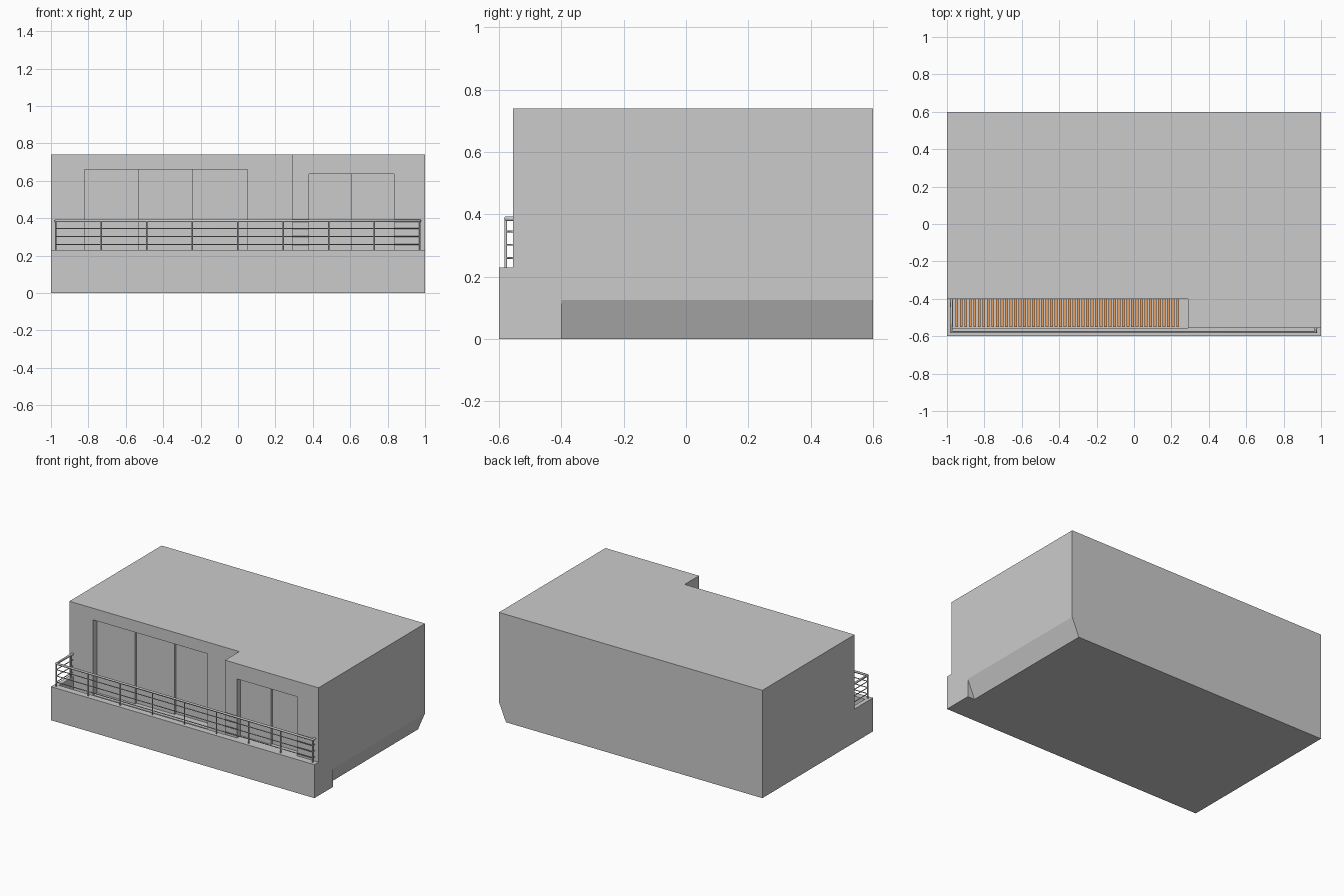
import bpy, bmesh
from mathutils import Vector

if "Cube" in bpy.data.objects:
    bpy.data.objects.remove(bpy.data.objects["Cube"])


def mesh_object(name, bm):
    bmesh.ops.recalc_face_normals(bm, faces=bm.faces)
    me = bpy.data.meshes.new(name)
    bm.to_mesh(me)
    bm.free()
    ob = bpy.data.objects.new(name, me)
    bpy.context.collection.objects.link(ob)
    return ob


def add_box(bm, lo, hi):
    vs = bmesh.ops.create_cube(bm, size=1)["verts"]
    for v in vs:
        v.co = Vector([(a + b) / 2 + c * (b - a) for a, b, c in zip(lo, hi, v.co)])


def box(name, lo, hi):
    bm = bmesh.new()
    add_box(bm, lo, hi)
    return mesh_object(name, bm)


def cut(ob, cutter):
    mod = ob.modifiers.new("cut", "BOOLEAN")
    mod.operation, mod.solver, mod.object = "DIFFERENCE", "EXACT", cutter
    cutter.hide_render = True
    bpy.context.view_layer.objects.active = ob
    bpy.ops.object.modifier_apply(modifier=mod.name)
    bpy.data.objects.remove(cutter)


def material(name, color):
    mat = bpy.data.materials.new(name)
    mat.diffuse_color = color
    mat.use_nodes = True
    mat.node_tree.nodes["Principled BSDF"].inputs["Base Color"].default_value = mat.diffuse_color
    return mat


def tube(name, paths, radius):
    cu = bpy.data.curves.new(name, "CURVE")
    cu.dimensions = "3D"
    cu.bevel_depth, cu.bevel_resolution = radius, 1
    cu.use_fill_caps = True
    for pts in paths:
        sp = cu.splines.new("POLY")
        sp.points.add(len(pts) - 1)
        for p, co in zip(sp.points, pts):
            p.co = (*co, 1)
    ob = bpy.data.objects.new(name, cu)
    bpy.context.collection.objects.link(ob)
    return ob


FLOOR, DECK, TOP, STEP_X = 0.23, 0.13, 0.74, 0.29
LEFT_Y, RIGHT_Y = -0.4, -0.555

# Apartment block: full box with the balcony carved out of its front
body = box("apartment_body", (-1, -0.6, 0), (1, 0.6, TOP))
cut(body, box("cutter", (-1.1, -0.7, FLOOR), (STEP_X, LEFT_Y, 0.9)))
cut(body, box("cutter", (0.2, -0.7, FLOOR), (1.1, RIGHT_Y, 0.9)))
cut(body, box("cutter", (-0.97, RIGHT_Y, DECK), (STEP_X, LEFT_Y, 0.3)))

# Sloped underside along the right side
bm = bmesh.new()
profile = [(1.0, 0.125), (0.947, 0), (0.947, -0.1), (1.1, -0.1), (1.1, 0.125)]
face = bm.faces.new([bm.verts.new((x, LEFT_Y, z)) for x, z in profile])
ext = bmesh.ops.extrude_face_region(bm, geom=[face])["geom"]
bmesh.ops.translate(bm, vec=(0, 1.1, 0), verts=[v for v in ext if isinstance(v, bmesh.types.BMVert)])
cut(body, mesh_object("cutter", bm))

# Sliding door recesses, every leaf one step deeper than the last
for xs, wall, z0, z1 in (((-0.82, -0.53, -0.24, 0.05), LEFT_Y, 0.145, 0.66),
                         ((0.38, 0.61, 0.835), RIGHT_Y, FLOOR, 0.635)):
    for i, x0 in enumerate(xs[:-1]):
        cut(body, box("cutter", (x0, wall - 0.05, z0), (xs[i + 1], wall + 0.042 + 0.014 * i, z1)))

# Pale wall panels on the back and beside the right-hand doors
bm = bmesh.new()
bm.from_mesh(body.data)
for co, no in (((0, 0, 0.125), (0, 0, 1)), ((0, 0, 0.645), (0, 0, 1)), ((0.38, 0, 0), (1, 0, 0))):
    bmesh.ops.bisect_plane(bm, geom=bm.verts[:] + bm.edges[:] + bm.faces[:],
                           dist=1e-5, plane_co=co, plane_no=no)
for f in bm.faces:
    c = f.calc_center_median()
    back = c.y > 0.599
    strip = abs(c.y - RIGHT_Y) < 1e-3 and f.normal.y < -0.9 and STEP_X < c.x < 0.379
    f.material_index = int((back or strip) and 0.126 < c.z < 0.644)
bm.to_mesh(body.data)
bm.free()
body.data.materials.clear()
body.data.materials.append(None)
body.data.materials.append(material("pale_panel", (0.82, 0.84, 0.95, 1)))

# Wooden deck slats
bm = bmesh.new()
for i in range(50):
    x = -0.955 + i * 0.0241
    add_box(bm, (x, -0.55, DECK), (x + 0.015, LEFT_Y - 0.002, DECK + 0.012))
slats = mesh_object("deck_slats", bm)
slats.data.materials.append(material("wood", (0.8, 0.35, 0.12, 1)))

# Railing: handrail, thin rails and posts
X0, X1, Y = -0.975, 0.972, -0.578


def rail_path(z):
    return [(X0, LEFT_Y, z), (X0, Y, z), (X1, Y, z), (X1, RIGHT_Y, z)]


tube("handrail", [rail_path(0.386)], 0.008)
tube("thin_rails", [rail_path(z) for z in (0.26, 0.302, 0.345)], 0.003)
feet = [(X0 + (X1 - X0) * i / 8, Y) for i in range(9)] + [(X0, -0.42)]
tube("railing_posts", [[(x, y, FLOOR), (x, y, 0.386)] for x, y in feet], 0.0045)
